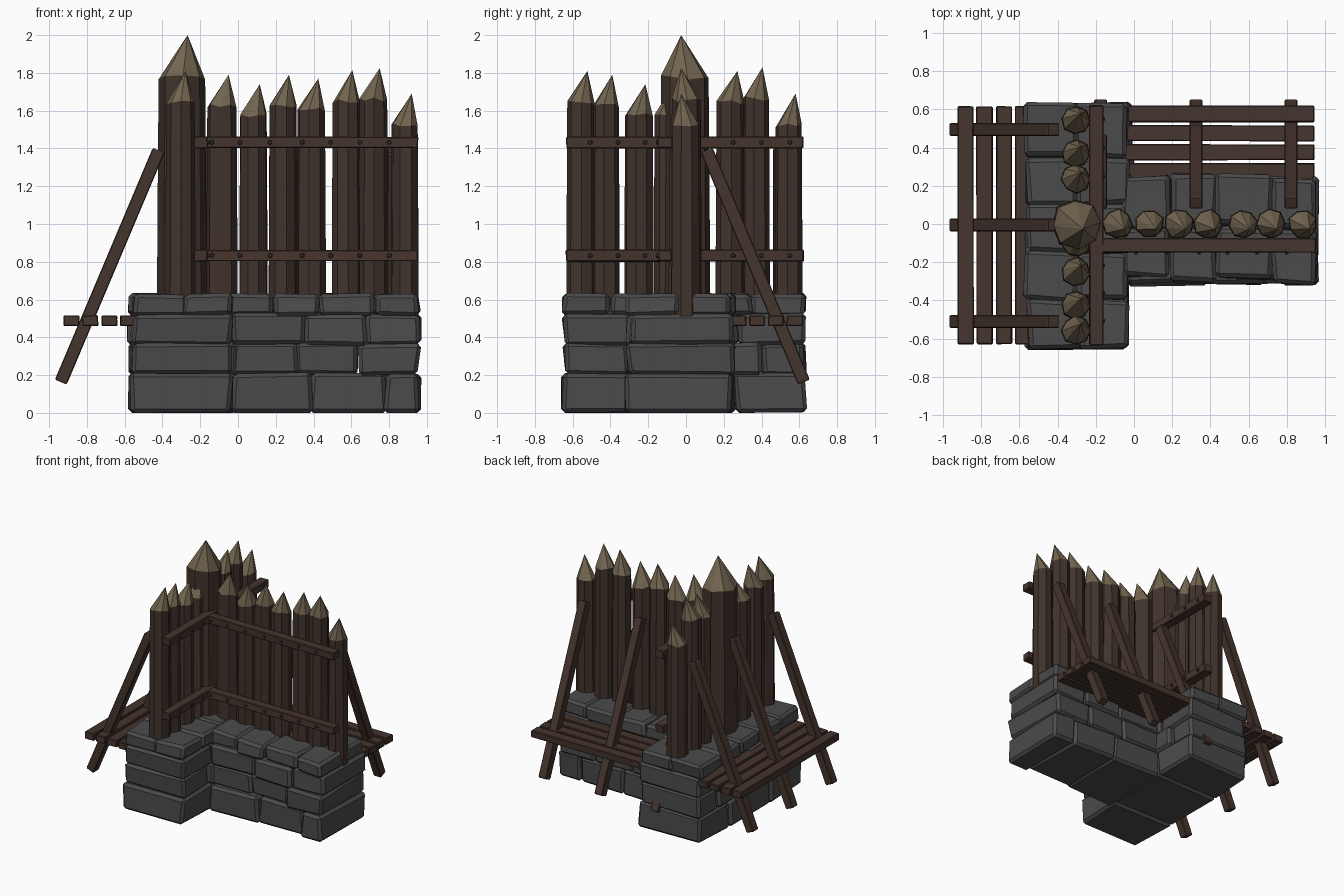
import bpy, bmesh, math, random
from mathutils import Vector, Matrix

if "Cube" in bpy.data.objects:
    bpy.data.objects.remove(bpy.data.objects["Cube"])

random.seed(7)
J = random.uniform


def material(name, rgb):
    m = bpy.data.materials.new(name)
    m.diffuse_color = (*rgb, 1)
    m.use_nodes = True
    m.node_tree.nodes["Principled BSDF"].inputs["Base Color"].default_value = m.diffuse_color
    return m


STONE = material("grey_stone", (0.07, 0.07, 0.07))
LOG = material("dark_log_wood", (0.052, 0.033, 0.025))
TIP = material("cut_tan_wood", (0.17, 0.13, 0.08))
BEAM = material("brown_beam_wood", (0.06, 0.035, 0.026))
IRON = material("dark_iron", (0.03, 0.03, 0.032))


def finish(name, bm, *mats):
    bmesh.ops.recalc_face_normals(bm, faces=bm.faces[:])
    me = bpy.data.meshes.new(name)
    bm.to_mesh(me)
    bm.free()
    for m in mats:
        me.materials.append(m)
    ob = bpy.data.objects.new(name, me)
    bpy.context.collection.objects.link(ob)
    return ob


def box(name, lo, hi, mat, jitter=0.0, bevel=0.005):
    """Chamfered box between two corners, with optional uneven corners."""
    bm = bmesh.new()
    bmesh.ops.create_cube(bm, size=1)
    lo, hi = Vector(lo), Vector(hi)
    for v in bm.verts:
        for i in range(3):
            k = jitter * (0.5 if i == 2 else 1)
            v.co[i] = (lo[i] if v.co[i] < 0 else hi[i]) + J(-k, k)
        v.co.z = max(v.co.z, 0.0)
    bmesh.ops.bevel(bm, geom=bm.edges[:], offset=bevel, segments=1, affect='EDGES')
    return finish(name, bm, mat)


def brace(name, a, b, w):
    """Square timber running between two points."""
    a, b = Vector(a), Vector(b)
    ob = box(name, (-w / 2, -w / 2, -(b - a).length / 2),
             (w / 2, w / 2, (b - a).length / 2), BEAM, 0, 0.005)
    return ob, a, b


def stake(name, x, y, r, top, tip_h, off, bottom=0.48):
    """Eight-sided log with a pointed tip; tip faces get the cut colour."""
    bm = bmesh.new()
    n, turn = 8, J(0, 0.8)
    rings = []
    wob = [J(0.93, 1.06) for _ in range(n)]
    for z, s in ((bottom, 1.02), (1.0, 1.0), (top - tip_h, 0.95)):
        rings.append([bm.verts.new((x + r * s * wob[i] * math.cos(turn + i * math.tau / n),
                                    y + r * s * wob[i] * math.sin(turn + i * math.tau / n),
                                    z + (J(-0.012, 0.012) if z > 1.1 else 0))) for i in range(n)])
    apex = bm.verts.new((x + off[0], y + off[1], top))
    bm.faces.new(rings[0])
    for i in range(n):
        k = (i + 1) % n
        for lo, up in zip(rings, rings[1:]):
            bm.faces.new((lo[i], lo[k], up[k], up[i]))
        bm.faces.new((rings[-1][i], rings[-1][k], apex)).material_index = 1
    return finish(name, bm, LOG, TIP)


def nail(name, p, axis):
    bm = bmesh.new()
    bmesh.ops.create_cone(bm, cap_ends=True, segments=6, radius1=0.014, radius2=0.009, depth=0.014)
    rot = Vector(axis).to_track_quat('Z', 'Y').to_matrix().to_4x4()
    bmesh.ops.transform(bm, matrix=Matrix.Translation(p) @ rot, verts=bm.verts[:])
    return finish(name, bm, IRON)


# Stone base: T-shaped plan, four courses; top course is two stones deep
COURSES = [(0.0, 0.21), (0.2, 0.37), (0.36, 0.525), (0.515, 0.63)]
BAR = [(-0.65, -0.25, 0.26, 0.63), (-0.65, -0.3, 0.1, 0.4, 0.63),
       (-0.65, -0.28, 0.02, 0.28, 0.63), (-0.65, -0.4, -0.15, 0.1, 0.35, 0.63)]
STEM = [(-0.03, 0.39, 0.78, 0.96), (-0.03, 0.31, 0.64, 0.96),
        (-0.04, 0.35, 0.68, 0.96), (-0.06, 0.19, 0.43, 0.72, 0.96)]
for c, (z0, z1) in enumerate(COURSES):
    halves = [(0, 1)] if c < 3 else [(0, 0.5), (0.5, 1)]
    for h, (f0, f1) in enumerate(halves):
        for i, (a, b) in enumerate(zip(BAR[c], BAR[c][1:])):
            x0, x1 = -0.57 + J(-0.01, 0.02), -0.02 + J(-0.02, 0.015)
            box(f"bar_stone_{c}_{h}_{i}", (x0 + (x1 - x0) * f0, a, z0),
                (x0 + (x1 - x0) * f1, b, z1), STONE, 0.013, 0.02)
        for i, (a, b) in enumerate(zip(STEM[c], STEM[c][1:])):
            y0, y1 = -0.3 + J(-0.02, 0.025), 0.26 + J(-0.02, 0.01)
            box(f"stem_stone_{c}_{h}_{i}", (a, y0 + (y1 - y0) * f0, z0),
                (b, y0 + (y1 - y0) * f1, z1), STONE, 0.013, 0.02)

# Corner post and the two rows of stakes
stake("main_post", -0.3, 0.0, 0.135, 2.0, 0.225, (0.033, -0.026))
for i, (x, top) in enumerate([(-0.085, 1.79), (0.08, 1.74), (0.235, 1.79), (0.39, 1.77),
                              (0.57, 1.815), (0.715, 1.825), (0.885, 1.69)]):
    stake(f"stem_stake_{i}", x, 0, 0.078, top, 0.165, (0.035, -0.026))
for i, (y, top) in enumerate([(-0.557, 1.81), (-0.425, 1.79), (-0.25, 1.74), (-0.1, 1.74),
                              (0.237, 1.81), (0.37, 1.83), (0.545, 1.69)]):
    stake(f"bar_stake_{i}", -0.305, y, 0.076, top, 0.165, (0.026, 0.035))

# Horizontal rails with nail heads
for i, z in enumerate((0.833, 1.432)):
    box(f"stem_rail_{i}", (-0.22, -0.148, z - 0.03), (0.955, -0.076, z + 0.03), BEAM, 0.004)
    box(f"bar_rail_{i}", (-0.235, -0.635, z - 0.032), (-0.162, 0.622, z + 0.032), BEAM, 0.004)
    for k, x in enumerate((-0.138, 0.01, 0.17, 0.34, 0.49, 0.645, 0.8)):
        nail(f"stem_nail_{i}_{k}", (x, -0.152, z), (0, -1, 0))
    for k, y in enumerate((-0.507, -0.36, -0.217, 0.25, 0.4, 0.55)):
        nail(f"bar_nail_{i}_{k}", (-0.158, y, z), (1, 0, 0))

# Walkway planks behind each wall
for i in range(4):
    e = 0.925 - i * 0.101
    box(f"bar_plank_{i}", (-e, -0.63, 0.46), (-e + 0.084, 0.617, 0.516), BEAM, 0.003)
    e = 0.618 - i * 0.1
    box(f"stem_plank_{i}", (-0.3, e - 0.084, 0.46), (0.945, e, 0.516), BEAM, 0.003)

# Diagonal braces propping each wall
ends = [((-0.42, y, 1.39), (-0.938, y, 0.163)) for y in (-0.51, -0.005, 0.495)]
ends += [((x, 0.11, 1.39), (x, 0.624, 0.163)) for x in (-0.175, 0.325, 0.823)]
for i, (p, q) in enumerate(ends):
    ob, a, b = brace(f"brace_{i}", p, q, 0.068)
    turn = (b - a).to_track_quat('Z', 'Y').to_matrix().to_4x4()
    # box() keeps its floor at zero, so rebuild the length symmetrically here
    length = (b - a).length
    for v in ob.data.vertices:
        v.co.z = v.co.z * 2 - length / 2
    ob.data.transform(Matrix.Translation((a + b) / 2) @ turn)
